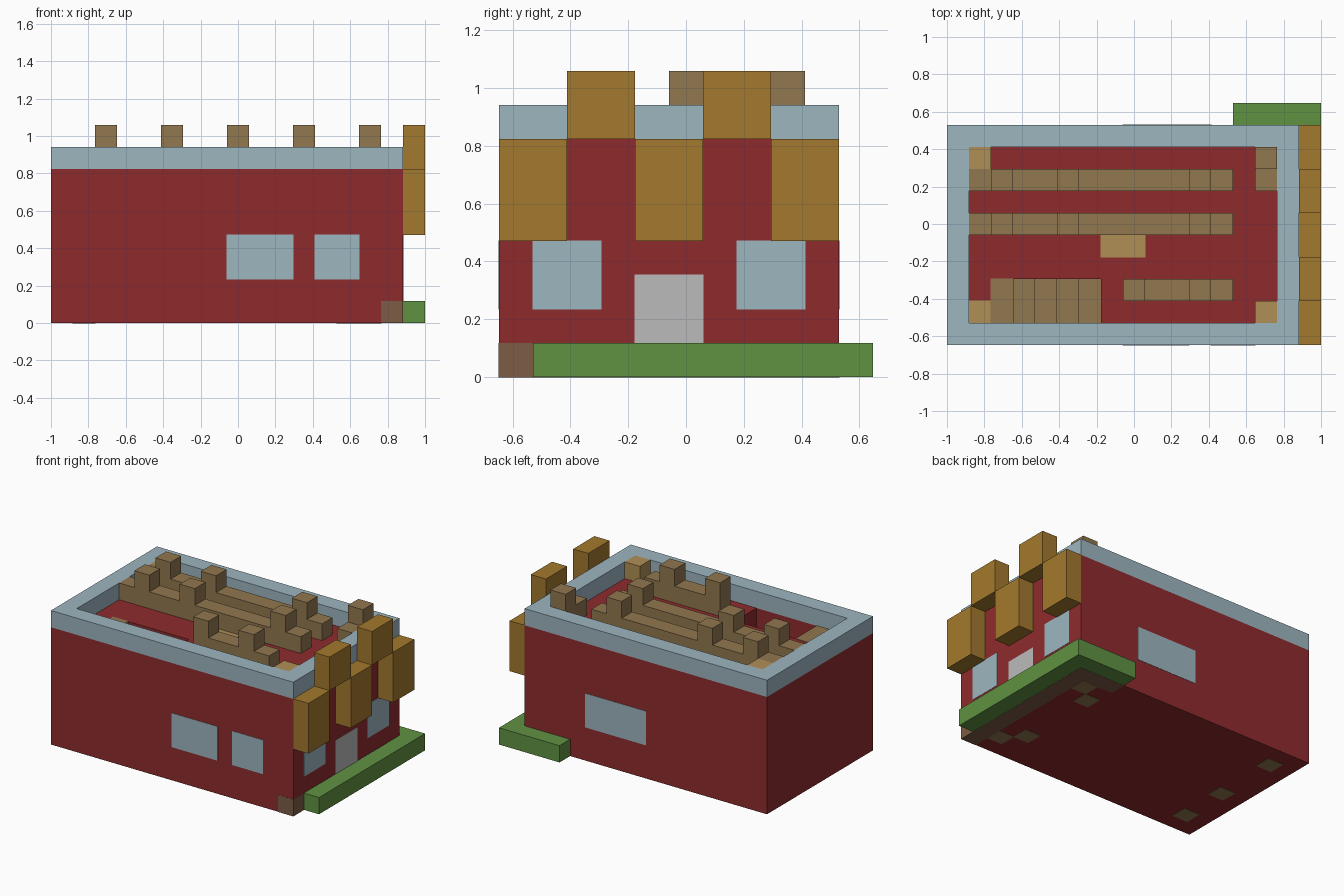
import bpy
from mathutils import Vector

cube = bpy.data.objects.get("Cube")
if cube:
    bpy.data.objects.remove(cube, do_unlink=True)

U = 2 / 17          # one block
EPS = 0.002         # thickness of painted plates


def material(name, *rgb):
    lin = [((c / 255 + 0.055) / 1.055) ** 2.4 for c in rgb] + [1]
    m = bpy.data.materials.new(name)
    m.use_nodes = True
    m.diffuse_color = lin
    m.node_tree.nodes["Principled BSDF"].inputs["Base Color"].default_value = lin
    return m


RED = material("brick red", 143, 43, 45)
BLUE = material("pale blue", 157, 182, 192)
GOLD = material("golden wood", 163, 121, 45)
BROWN = material("bench brown", 145, 119, 79)
TAN = material("light tan", 176, 143, 86)
GREEN = material("grass green", 96, 146, 66)
DIRT = material("soil brown", 125, 92, 70)
GREY = material("door grey", 187, 187, 187)


def block(name, mat, x, y, z, grow=0.0):
    """Box spanning block ranges x, y, z, optionally grown on all sides."""
    lo = Vector((x[0] * U - 1, (y[0] - 5.5) * U, z[0] * U)) - Vector((grow,) * 3)
    hi = Vector((x[1] * U - 1, (y[1] - 5.5) * U, z[1] * U)) + Vector((grow,) * 3)
    bpy.ops.mesh.primitive_cube_add(size=1, location=(lo + hi) / 2)
    ob = bpy.context.object
    ob.name = name
    ob.scale = hi - lo
    bpy.ops.object.transform_apply(location=False, rotation=False, scale=True)
    ob.data.materials.append(mat)
    return ob


def carve(ob, x, y, z):
    cutter = block("cutter", ob.data.materials[0], x, y, z)
    cutter.hide_render = True
    mod = ob.modifiers.new("carve", "BOOLEAN")
    mod.operation = "DIFFERENCE"
    mod.solver = "EXACT"
    mod.object = cutter
    bpy.context.view_layer.objects.active = ob
    bpy.ops.object.modifier_apply(modifier=mod.name)
    bpy.data.objects.remove(cutter, do_unlink=True)


# House body with a stairwell, and the parapet around the roof
house = block("house_body", RED, (0, 16), (0, 10), (0, 7))
carve(house, (3, 7), (1, 3), (1, 8))
parapet = block("parapet", BLUE, (0, 16), (0, 10), (7, 8))
carve(parapet, (1, 15), (1, 9), (6, 9))

# Stairs going down from the roof
block("stair_landing", BROWN, (2, 3), (1, 3), (6.9, 7), EPS)
for n in range(4):
    block("stair_step", BROWN, (3 + n, 4 + n), (1, 3), (1, 6 - n))

# Roof rows with raised blocks
for row, start, posts in ((7, 1, (2, 5, 11)), (5, 1, (2, 5, 11)), (2, 8, (8, 11))):
    block("roof_row", BROWN, (start, 13), (row, row + 1), (7, 8))
    for i in posts:
        block("roof_post", BROWN, (i, i + 1), (row, row + 1), (8, 9))
block("corner_seat", BROWN, (14, 15), (7, 8), (7, 8))
block("corner_post", BROWN, (14, 15), (8, 9), (7, 9))

# Tan corner blocks and floor panels
for i, j in ((1, 8), (14, 1)):
    block("corner_block", TAN, (i, i + 1), (j, j + 1), (7, 8))
block("floor_panel", TAN, (1, 2), (1, 2), (7, 7), EPS)
block("floor_panel", TAN, (7, 9), (4, 5), (7, 7), EPS)

# Staggered wooden panels on the entrance side
for j in (0, 4, 8):
    block("lower_panel", GOLD, (16, 17), (j, j + 2), (4, 7))
for j in (2, 6):
    block("upper_panel", GOLD, (16, 17), (j, j + 2), (7, 9))

# Windows and door
for a, b in ((8, 11), (12, 14)):
    block("front_window", BLUE, (a, b), (0, 0), (2, 4), EPS)
block("back_window", BLUE, (8, 12), (10, 10), (2, 4), EPS)
for j in (1, 7):
    block("side_window", BLUE, (16, 16), (j, j + 2), (2, 4), EPS)
block("door", GREY, (16, 16), (4, 6), (1, 3), EPS)

# Grass strip and the soil beside it
block("grass_side", GREEN, (16, 17), (1, 11), (0, 1))
block("grass_back", GREEN, (13, 16), (10, 11), (0, 1))
block("soil_side", DIRT, (15, 16), (0, 10), (0, 1), EPS / 2)
block("soil_back", DIRT, (13, 15), (9, 10), (0, 1), EPS / 2)

# Feet of the inner posts showing on the underside
for i, j in ((1, 8), (1, 4), (1, 1), (14, 8), (13, 7), (13, 2), (14, 1)):
    block("post_foot", BROWN, (i, i + 1), (j, j + 1), (0, 0), EPS)
